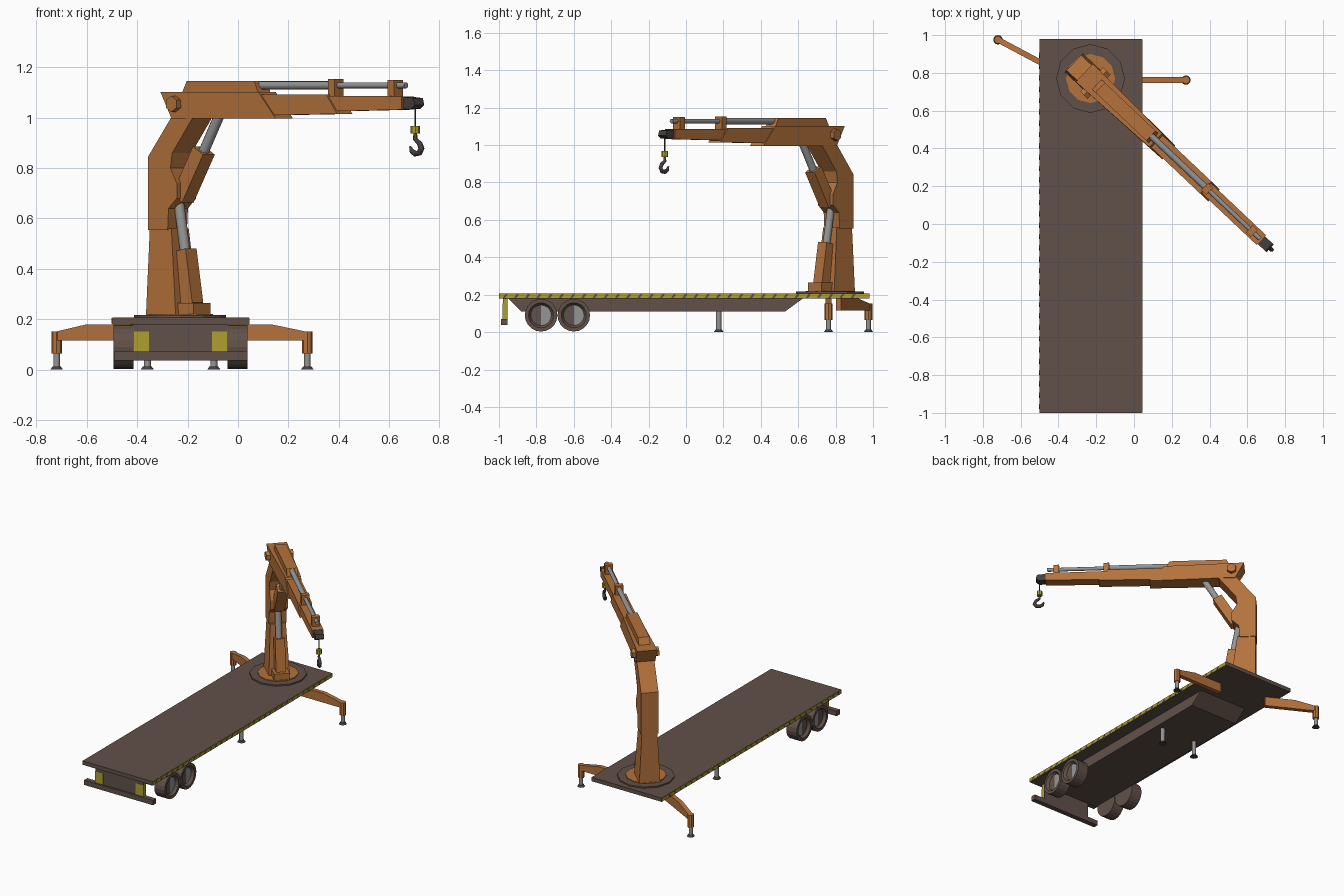
import bpy, bmesh, math
from mathutils import Matrix, Vector

if "Cube" in bpy.data.objects:
    bpy.data.objects.remove(bpy.data.objects["Cube"])


def material(name, rgb):
    m = bpy.data.materials.new(name)
    m.diffuse_color = (*rgb, 1)
    m.use_nodes = True
    m.node_tree.nodes["Principled BSDF"].inputs["Base Color"].default_value = m.diffuse_color
    return m


ORANGE = material("crane orange", (0.46, 0.17, 0.045))
BROWN = material("trailer brown", (0.12, 0.083, 0.067))
DARK = material("dark steel", (0.06, 0.05, 0.046))
YELLOW = material("hazard yellow", (0.42, 0.35, 0.03))
GREY = material("hydraulic grey", (0.30, 0.30, 0.30))

I = Matrix.Identity(4)
# trailer side frame: u runs along +y ; crane frame: u runs along the boom
SIDE = Matrix.Translation((-0.228, 0, 0)) @ Matrix.Rotation(math.radians(90), 4, 'Z')
CRANE = Matrix.Translation((-0.23, 0.77, 0)) @ Matrix.Rotation(math.radians(-43.4), 4, 'Z')


def finish(name, bm, mats, smooth=False):
    bmesh.ops.recalc_face_normals(bm, faces=bm.faces[:])
    me = bpy.data.meshes.new(name)
    bm.to_mesh(me)
    bm.free()
    for m in mats:
        me.materials.append(m)
    ob = bpy.data.objects.new(name, me)
    bpy.context.collection.objects.link(ob)
    if smooth:
        bpy.context.view_layer.objects.active = ob
        ob.select_set(True)
        bpy.ops.object.shade_smooth_by_angle(angle=math.radians(40))
        ob.select_set(False)
    return ob


def prism(name, profiles, half, mat, M=I):
    """Profiles in (u, z) extruded to +-half in v; half may be a list per point."""
    if not isinstance(profiles[0], list):
        profiles = [profiles]
    bm = bmesh.new()
    for pts in profiles:
        h = half if isinstance(half, list) else [half] * len(pts)
        rings = [[bm.verts.new(M @ Vector((u, s * w, z))) for (u, z), w in zip(pts, h)] for s in (-1, 1)]
        n = len(pts)
        for r in rings:
            bm.faces.new(r)
        for i in range(n):
            j = (i + 1) % n
            bm.faces.new((rings[0][i], rings[0][j], rings[1][j], rings[1][i]))
    return finish(name, bm, [mat])


def rect(u0, u1, z0, z1):
    return [(u0, z0), (u1, z0), (u1, z1), (u0, z1)]


def rod(name, a, b, r, mat, M=I, n=12, r2=None, smooth=True):
    a, b = M @ Vector(a), M @ Vector(b)
    d = b - a
    bm = bmesh.new()
    T = Matrix.Translation((a + b) / 2) @ d.to_track_quat('Z', 'Y').to_matrix().to_4x4()
    bmesh.ops.create_cone(bm, cap_ends=True, segments=n, radius1=r, radius2=r if r2 is None else r2,
                          depth=d.length, matrix=T)
    return finish(name, bm, [mat], smooth)


def beam(name, a, b, half_u, half_v, mat):
    """Square cylinder housing leaning in the crane plane, a and b in (u, z)."""
    d = (Vector(b) - Vector(a)).normalized()
    p = Vector((d.y, -d.x)) * half_u
    pts = [tuple(Vector(q) + s * p) for q, s in ((a, 1), (b, 1), (b, -1), (a, -1))]
    return prism(name, pts, half_v, mat, CRANE)


# ---------- trailer ----------
prism("deck", rect(-1, 0.98, 0.18, 0.207), 0.271, BROWN, SIDE)
prism("deck_hazard_edge", rect(-0.998, 0.978, 0.182, 0.205), 0.273, YELLOW, SIDE)
prism("deck_hazard_stripes",
      [[(y, 0.183), (y + 0.014, 0.183), (y + 0.028, 0.204), (y + 0.014, 0.204)]
       for y in (-0.98 + 0.06 * i for i in range(32))], 0.2738, BROWN, SIDE)
prism("chassis", [(-0.95, 0.18), (-0.88, 0.11), (0.53, 0.11), (0.625, 0.18)], 0.185, BROWN, SIDE)
prism("rear_plate", rect(-0.978, -0.955, 0.06, 0.18), 0.185, BROWN, SIDE)
for s in (-1, 1):
    cx = -0.228 + s * 0.156
    prism("rear_hazard_patch", rect(cx - 0.031, cx + 0.031, 0.07, 0.152), 0.002, YELLOW,
          Matrix.Translation((0, -0.979, 0)))
    prism("rear_plate_end", rect(-0.976, -0.957, 0.07, 0.178), 0.002, YELLOW,
          Matrix.Translation((s * 0.186, 0, 0)) @ SIDE)
    # landing legs
    x = -0.228 + s * 0.132
    rod("landing_leg", (x, 0.175, 0.012), (x, 0.175, 0.112), 0.014, GREY)
    rod("landing_foot", (x, 0.175, 0), (x, 0.175, 0.013), 0.026, DARK, r2=0.017, smooth=False)
prism("rear_bumper", rect(-0.99, -0.955, 0.037, 0.071), 0.265, BROWN, SIDE)


def wheel(y, s):
    """Tyre with a recessed rim and a half-bright hub."""
    bm = bmesh.new()
    T = Matrix.Translation((-0.228 + s * 0.226, y, 0.09)) @ Matrix.Rotation(s * math.pi / 2, 4, 'Y')
    bmesh.ops.create_cone(bm, cap_ends=True, segments=20, radius1=0.087, radius2=0.087, depth=0.08, matrix=T)
    bm.faces.ensure_lookup_table()
    cap = max(bm.faces, key=lambda f: s * f.calc_center_median().x)
    bmesh.ops.inset_region(bm, faces=[cap], thickness=0.02)
    bmesh.ops.inset_region(bm, faces=[cap], thickness=0.012, depth=-0.018)
    hub = bmesh.ops.poke(bm, faces=[cap])["faces"]
    for f in hub:
        f.material_index = int(f.calc_center_median().y > y)
    finish("wheel", bm, [BROWN, GREY])


for y in (-0.775, -0.60):
    for s in (-1, 1):
        wheel(y, s)

# ---------- outriggers ----------
for foot, angle, root in (((0.275, 0.762), 0, -0.36), ((-0.72, 0.975), 152, -0.34)):
    M = Matrix.Translation((*foot, 0)) @ Matrix.Rotation(math.radians(angle), 4, 'Z')
    prism("outrigger_arm", [(root, 0.115), (0.0, 0.115), (0.0, 0.15), (-0.14, 0.179), (root, 0.179)],
          0.015, ORANGE, M)
    rod("outrigger_housing", (0, 0, 0.064), (0, 0, 0.152), 0.021, ORANGE, M, 8, smooth=False)
    rod("outrigger_leg", (0, 0, 0.012), (0, 0, 0.066), 0.013, GREY, M)
    rod("outrigger_foot", (0, 0, 0), (0, 0, 0.013), 0.025, DARK, M, r2=0.016, smooth=False)

# ---------- turntable ----------
rod("turntable_plate", (0, 0, 0.2), (0, 0, 0.216), 0.182, BROWN, CRANE, 12, smooth=False)
rod("turntable_ring", (0, 0, 0.21), (0, 0, 0.221), 0.13, ORANGE, CRANE, 12, smooth=False)

# ---------- mast and lifting cylinders ----------
prism("mast", [(-0.122, 0.216), (0.04, 0.216), (0.0, 0.56), (-0.118, 0.56)],
      [0.068, 0.068, 0.05, 0.05], ORANGE, CRANE)
prism("cylinder_base", rect(0.0, 0.12, 0.218, 0.265), 0.05, ORANGE, CRANE)
beam("lower_cylinder", (0.065, 0.26), (0.028, 0.475), 0.032, 0.032, ORANGE)
rod("lower_piston", (0.03, 0, 0.46), (-0.01, 0, 0.68), 0.021, GREY, CRANE)
prism("upper_mast", [(-0.122, 0.555), (-0.015, 0.555), (-0.01, 0.64), (0.035, 0.68), (0.035, 0.74),
                     (0.0, 0.80), (0.01, 0.86), (0.13, 1.01), (0.02, 1.02), (-0.122, 0.845)],
      0.056, ORANGE, CRANE)
beam("upper_cylinder", (0.015, 0.68), (0.13, 0.87), 0.032, 0.034, ORANGE)
rod("upper_piston", (0.12, 0, 0.85), (0.215, 0, 1.01), 0.021, GREY, CRANE)

# ---------- boom ----------
prism("boom_base", [(-0.045, 1.102), (0.012, 0.996), (0.57, 0.996), (0.475, 1.102)],
      [0.066, 0.062, 0.05, 0.05], ORANGE, CRANE)
prism("boom_top_housing", [(0.045, 1.1), (0.07, 1.145), (0.44, 1.145), (0.46, 1.1)], 0.036, ORANGE, CRANE)
prism("boom_middle", [(0.4, 1.008), (0.9, 1.015), (0.84, 1.092), (0.4, 1.092)], 0.044, ORANGE, CRANE)
prism("boom_end", [(0.8, 1.024), (1.245, 1.032), (1.245, 1.085), (0.8, 1.086)], 0.036, ORANGE, CRANE)
prism("boom_tip", [(1.24, 1.038), (1.285, 1.034), (1.308, 1.05), (1.3, 1.078), (1.24, 1.083)],
      0.028, DARK, CRANE)
rod("elbow_pin", (0.035, -0.088, 1.055), (0.035, 0.088, 1.055), 0.032, ORANGE, CRANE, 6, smooth=False)

# extension rods along the boom and their brackets
rod("extension_tube", (0.43, 0, 1.128), (0.85, 0, 1.128), 0.017, GREY, CRANE)
rod("extension_rod", (0.8, 0, 1.128), (1.235, 0, 1.128), 0.012, GREY, CRANE)
for u, top in ((0.85, 1.154), (1.175, 1.15)):
    prism("rod_bracket", rect(u - 0.018, u + 0.018, 1.075, top), 0.026, ORANGE, CRANE)

# ---------- hook ----------
rod("hook_cable", (1.285, 0, 0.96), (1.285, 0, 1.04), 0.004, DARK, CRANE, 6)
rod("hook_block", (1.285, 0, 0.937), (1.285, 0, 0.968), 0.018, YELLOW, CRANE, 8, smooth=False)
curve = bpy.data.curves.new("hook", 'CURVE')
curve.dimensions = '3D'
curve.bevel_depth = 0.011
curve.bevel_resolution = 1
curve.use_fill_caps = True
path = [(0, .94, .7), (0, .915, .8), (.024, .898, 1), (.034, .878, 1.1), (.022, .860, 1.1),
        (0, .857, 1.1), (-.020, .868, .9), (-.028, .886, .4)]
spline = curve.splines.new('POLY')
spline.points.add(len(path) - 1)
for p, (u, z, r) in zip(spline.points, path):
    p.co = (*(CRANE @ Vector((1.285 + u, 0, z))), 1)
    p.radius = r
curve.materials.append(DARK)
bpy.context.collection.objects.link(bpy.data.objects.new("hook", curve))
